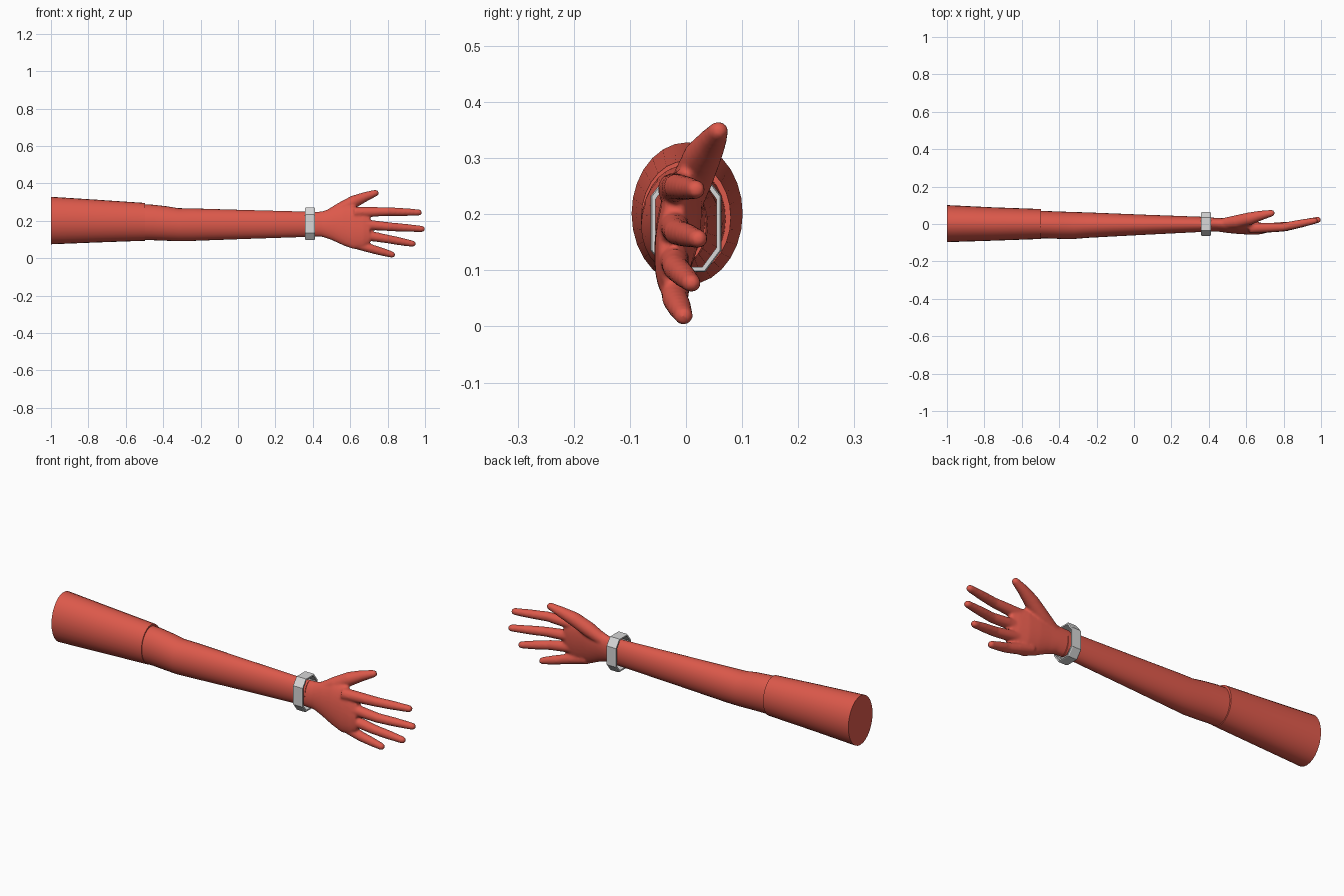
import bpy, bmesh, math
from mathutils import Vector

if "Cube" in bpy.data.objects:
    bpy.data.objects.remove(bpy.data.objects["Cube"])


def material(name, rgb):
    m = bpy.data.materials.new(name)
    m.diffuse_color = (*rgb, 1)
    m.use_nodes = True
    m.node_tree.nodes["Principled BSDF"].inputs["Base Color"].default_value = m.diffuse_color
    return m


RED = material("red", (0.72, 0.10, 0.07))
GREY = material("light grey", (0.68, 0.68, 0.68))


def ring(bm, c, u, v, n):
    """Ellipse of vertices around c with half-axes u and v."""
    return [bm.verts.new(Vector(c) + u * math.cos(2 * math.pi * i / n)
                         + v * math.sin(2 * math.pi * i / n)) for i in range(n)]


def skin(bm, rings, caps=True):
    """Bridge a list of rings, optionally closing both ends."""
    n = len(rings[0])
    for a, b in zip(rings, rings[1:]):
        for i in range(n):
            j = (i + 1) % n
            bm.faces.new((a[i], a[j], b[j], b[i]))
    if caps:
        bm.faces.new(rings[0][::-1])
        bm.faces.new(rings[-1])


def loft(bm, sections, n, lean=0.0):
    """Sections along x: (x, y, z, half width, half height)."""
    skin(bm, [ring(bm, (x, y, z), Vector((0, ry, 0)), Vector((0, lean * rz, rz)), n)
              for x, y, z, ry, rz in sections])


def tube(bm, stations, n=16):
    """Rounded digit along stations (x, y, z, radius)."""
    pts = [Vector(s[:3]) for s in stations]
    rad = [s[3] for s in stations]
    # rounded tip
    d = (pts[-1] - pts[-2]).normalized()
    end, r = pts[-1], rad[-1]
    for a in (0.4, 0.8, 1.2):
        pts.append(end + d * r * math.sin(a))
        rad.append(r * math.cos(a))
    rings = []
    for i, p in enumerate(pts):
        t = (pts[min(i + 1, len(pts) - 1)] - pts[max(i - 1, 0)]).normalized()
        u = Vector((0, 1, 0)) - t * t.y
        u.normalize()
        rings.append(ring(bm, p, u * rad[i], t.cross(u) * rad[i], n))
    skin(bm, rings)


def finish(bm, name, mat, angle=None):
    bmesh.ops.recalc_face_normals(bm, faces=bm.faces)
    me = bpy.data.meshes.new(name)
    bm.to_mesh(me)
    bm.free()
    me.materials.append(mat)
    ob = bpy.data.objects.new(name, me)
    bpy.context.collection.objects.link(ob)
    if angle:
        bpy.ops.object.select_all(action='DESELECT')
        ob.select_set(True)
        bpy.context.view_layer.objects.active = ob
        bpy.ops.object.shade_smooth_by_angle(angle=math.radians(angle))
    return ob


# Upper arm
bm = bmesh.new()
loft(bm, [(-1, 0.002, 0.201, 0.099, 0.127), (-0.75, 0, 0.198, 0.089, 0.114),
          (-0.497, 0, 0.194, 0.08, 0.101)], 28)
finish(bm, "upper_arm", RED, 40)

# Forearm, with the elbow bulge at its start
bm = bmesh.new()
loft(bm, [(-0.53, -0.002, 0.192, 0.074, 0.095), (-0.46, -0.004, 0.191, 0.073, 0.095),
          (-0.38, -0.007, 0.185, 0.073, 0.092), (-0.32, -0.008, 0.179, 0.072, 0.088),
          (-0.25, -0.006, 0.179, 0.068, 0.087), (0.05, -0.004, 0.180, 0.054, 0.077),
          (0.35, -0.002, 0.181, 0.041, 0.068), (0.41, -0.002, 0.181, 0.038, 0.066)], 28)
finish(bm, "forearm", RED, 40)

# Wrist band: open octagonal hoop
bm = bmesh.new()
outline = [(0.063, 0.135), (0.063, 0.232), (0.034, 0.27), (-0.034, 0.27),
           (-0.063, 0.232), (-0.063, 0.135), (-0.034, 0.097), (0.034, 0.097)]


def hoop(x, k):
    return [bm.verts.new((x, y * (1 - k / 0.063), 0.1835 + (z - 0.1835) * (1 - k / 0.087)))
            for y, z in outline]


loops = [hoop(0.358, 0.009), hoop(0.358, 0.002), hoop(0.364, 0), hoop(0.406, 0),
         hoop(0.412, 0.002), hoop(0.412, 0.009)]
skin(bm, loops + loops[:1], caps=False)
finish(bm, "wrist_band", GREY)

# Hand: palm and digits fused into one smooth surface
bm = bmesh.new()
loft(bm, [(0.385, -0.002, 0.181, 0.037, 0.065), (0.45, -0.004, 0.182, 0.036, 0.068),
          (0.50, -0.009, 0.182, 0.038, 0.085), (0.56, -0.013, 0.176, 0.039, 0.107),
          (0.62, -0.018, 0.164, 0.037, 0.116), (0.67, -0.023, 0.158, 0.031, 0.104),
          (0.705, -0.025, 0.160, 0.022, 0.082)], 32, lean=0.1)
# each digit: base, middle, tip as (x, y, z)
fingers = [((0.62, -0.022, 0.245), (0.80, -0.016, 0.249), (0.967, 0.018, 0.244)),
           ((0.62, -0.024, 0.185), (0.81, -0.016, 0.168), (0.983, 0.022, 0.156)),
           ((0.60, -0.024, 0.135), (0.79, -0.018, 0.104), (0.934, 0.010, 0.077)),
           ((0.58, -0.020, 0.092), (0.72, -0.019, 0.048), (0.824, -0.004, 0.019))]
for base, mid, tip in fingers:
    b, m, t = Vector(base), Vector(mid), Vector(tip)
    tube(bm, [(*b, 0.029), (*b.lerp(m, 0.6), 0.026), (*m, 0.0235),
              (*m.lerp(t, 0.5), 0.0215), (*t, 0.017)])
# thumb
tube(bm, [(0.46, 0.0, 0.215, 0.028), (0.55, 0.012, 0.262, 0.036), (0.62, 0.029, 0.302, 0.034),
          (0.68, 0.046, 0.328, 0.026), (0.735, 0.058, 0.348, 0.018)])
hand = finish(bm, "hand", RED, 60)
fuse = hand.modifiers.new("fuse", 'REMESH')
fuse.mode = 'VOXEL'
fuse.voxel_size = 0.006
fuse.use_smooth_shade = True
soft = hand.modifiers.new("soften", 'SMOOTH')
soft.factor = 0.5
soft.iterations = 6
